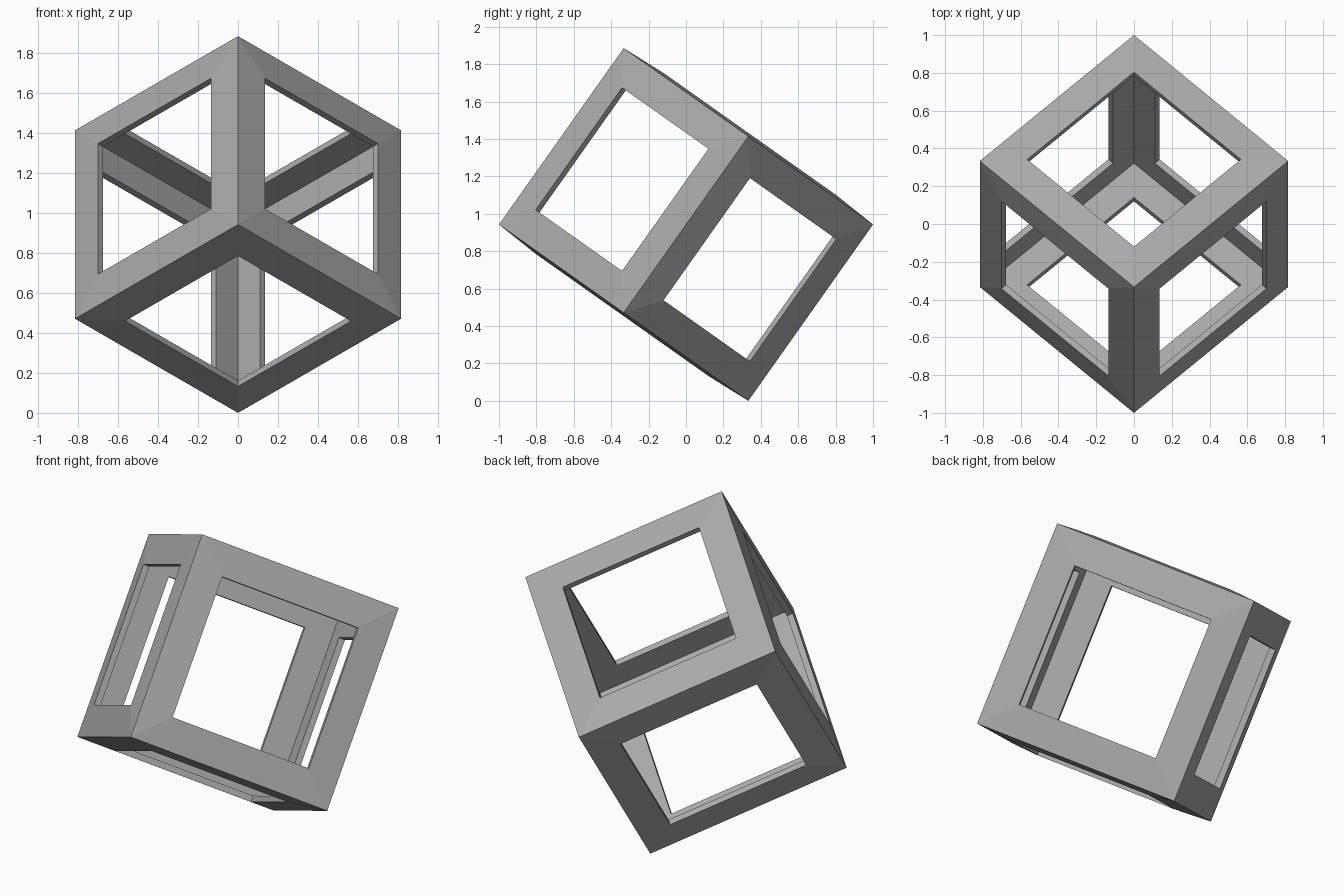
import bpy
import bmesh
from math import sqrt
from mathutils import Matrix, Vector

if "Cube" in bpy.data.objects:
    bpy.data.objects.remove(bpy.data.objects["Cube"], do_unlink=True)

SIDE = 2 / sqrt(3)        # outer cube edge, so the body diagonal is 2
WALL = 0.035              # sheet thickness
OPENING = 0.80            # square window in every face
CORE = SIDE - 2 * WALL / sqrt(3)

# Plain grey material
grey = bpy.data.materials.new("grey")
grey.use_nodes = True
colour = (0.4, 0.4, 0.4, 1)
grey.diffuse_color = colour
grey.node_tree.nodes["Principled BSDF"].inputs["Base Color"].default_value = colour

# Cube shell with a square window cut in each face
bm = bmesh.new()
bmesh.ops.create_cube(bm, size=CORE)
windows = list(bm.faces)
bmesh.ops.inset_individual(bm, faces=windows, thickness=(CORE - OPENING) / 2,
                           use_even_offset=True)
bmesh.ops.delete(bm, geom=windows, context='FACES')

# Tilt so that a body diagonal lies along y, with one corner on the ground
right = Vector((1 / sqrt(2), 1 / sqrt(3), -1 / sqrt(6)))
left = Vector((-right.x, right.y, right.z))
up = right.cross(left)
tilt = Matrix((right, left, up)).transposed().to_4x4()
lift = Matrix.Translation((0, 0, SIDE * sqrt(2 / 3)))
bm.transform(lift @ tilt)

mesh = bpy.data.meshes.new("cube_frame")
bm.to_mesh(mesh)
bm.free()
mesh.materials.append(grey)
frame = bpy.data.objects.new("cube_frame", mesh)
bpy.context.collection.objects.link(frame)

# Thickness grows outward, leaving the window rims slightly raised
shell = frame.modifiers.new("wall_thickness", 'SOLIDIFY')
shell.thickness = WALL
shell.offset = 1
shell.use_even_offset = False
